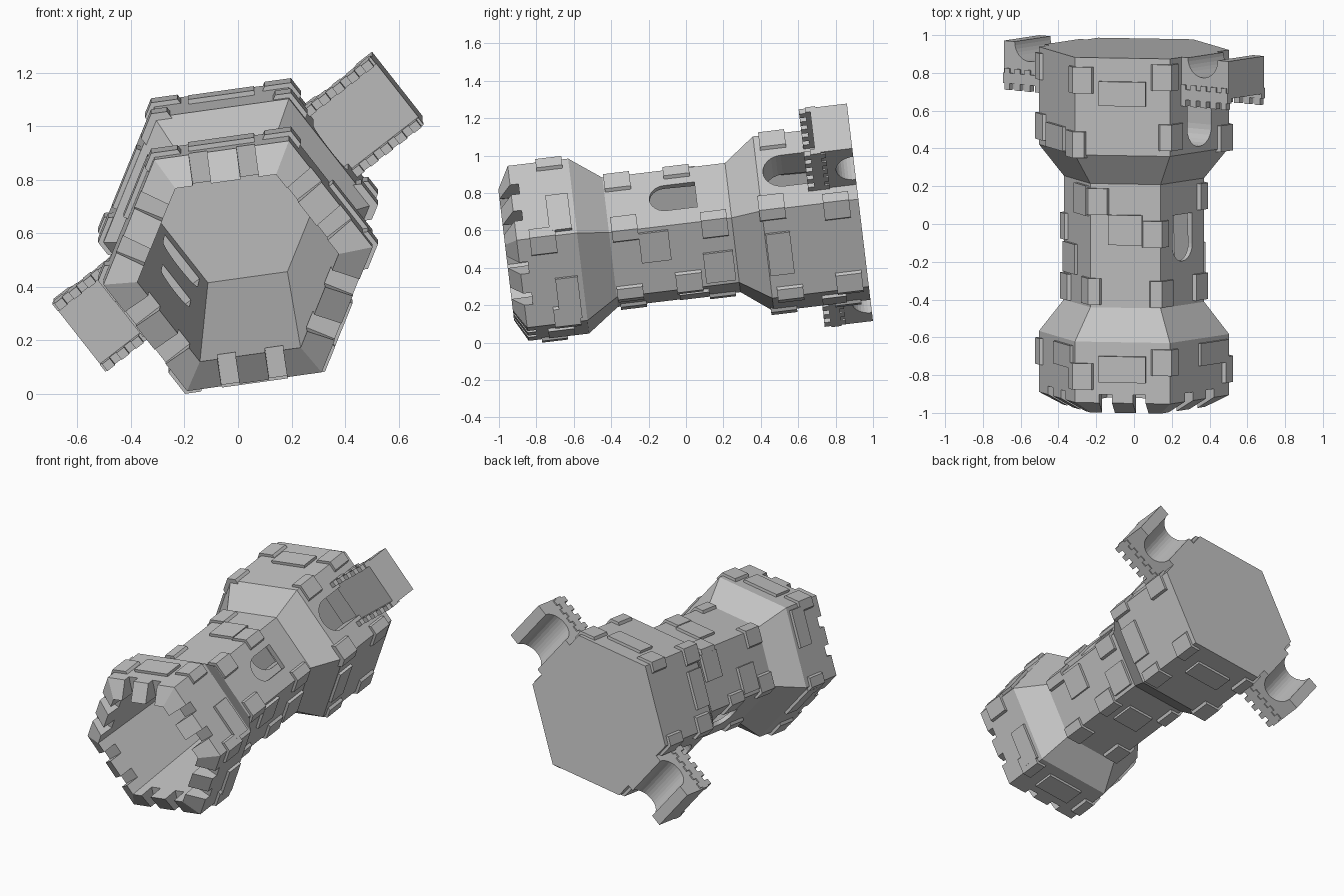
import bpy, bmesh, math
from mathutils import Matrix, Vector

if "Cube" in bpy.data.objects:
    bpy.data.objects.remove(bpy.data.objects["Cube"], do_unlink=True)

stone = bpy.data.materials.new("grey_stone")
stone.use_nodes = True
GREY = (0.55, 0.55, 0.55, 1)
stone.diffuse_color = GREY
stone.node_tree.nodes["Principled BSDF"].inputs["Base Color"].default_value = GREY

ROLL = math.radians(8)       # first hexagon corner
STEP = math.pi / 3
COS30 = math.cos(STEP / 2)
BASE_R, SHAFT_R = 0.508, 0.375
POSE = Matrix.Translation((0, 0.93, 0.69)) @ Matrix.Rotation(math.radians(96.85), 4, 'X')
parts = []


def finish(bm, name, place=True):
    bmesh.ops.recalc_face_normals(bm, faces=bm.faces)
    mesh = bpy.data.meshes.new(name)
    bm.to_mesh(mesh)
    bm.free()
    mesh.materials.append(stone)
    obj = bpy.data.objects.new(name, mesh)
    bpy.context.scene.collection.objects.link(obj)
    if place:
        parts.append(obj)
    return obj


def side(k):
    """Frame of hexagon side k: x outward, y along the side, z up the tower."""
    return Matrix.Rotation(ROLL + STEP * (k + 0.5), 4, 'Z')


def prism(bm, points, direction, frame=Matrix()):
    """Extrude a closed outline along a direction."""
    low = [bm.verts.new(frame @ Vector(p)) for p in points]
    high = [bm.verts.new(frame @ (Vector(p) + Vector(direction))) for p in points]
    bm.faces.new(low)
    bm.faces.new(high)
    for i in range(len(low)):
        j = (i + 1) % len(low)
        bm.faces.new((low[i], low[j], high[j], high[i]))


def box(bm, frame, x0, x1, y0, y1, z0, z1):
    prism(bm, [(x0, y0, z0), (x1, y0, z0), (x1, y1, z0), (x0, y1, z0)], (0, 0, z1 - z0), frame)


def arch(bm, frame, radius, bottom, top):
    """Round-topped opening through one side."""
    outline = [(0.22, -radius, bottom), (0.22, radius, bottom)]
    for i in range(13):
        a = math.pi * i / 12
        outline.append((0.22, radius * math.cos(a), top - radius + radius * math.sin(a)))
    prism(bm, outline, (0.4, 0, 0), frame)


# Hollow hexagonal tower: outer profile, chamfered rim, then tapering inside
profile = [(0, BASE_R), (0.52, BASE_R), (0.685, SHAFT_R), (1.345, SHAFT_R),
           (1.515, BASE_R), (1.84, BASE_R), (1.905, 0.38), (0.05, 0.30)]
bm = bmesh.new()
rings = []
for z, r in profile:
    rings.append([bm.verts.new((r * math.cos(ROLL + STEP * k), r * math.sin(ROLL + STEP * k), z))
                  for k in range(6)])
for a, b in zip(rings, rings[1:]):
    for k in range(6):
        j = (k + 1) % 6
        bm.faces.new((a[k], a[j], b[j], b[k]))
bm.faces.new(rings[0])
bm.faces.new(rings[-1])
tower = finish(bm, "tower")

# Openings: a door and a window on two opposite sides, two notches per crown side
openings = bmesh.new()
for k in (0, 3):
    arch(openings, side(k), 0.105, 0.19, 0.49)
    arch(openings, side(k), 0.085, 0.86, 1.11)
for k in range(6):
    for t in (-0.09, 0.09):
        box(openings, side(k), 0.3, 0.6, t - 0.034, t + 0.034, 1.795, 2)
cutter = finish(openings, "openings_cutter", False)
cutter.hide_render = True
cut = tower.modifiers.new("openings", 'BOOLEAN')
cut.operation = 'DIFFERENCE'
cut.solver = 'EXACT'
cut.object = cutter
carved = bpy.data.meshes.new_from_object(
    tower.evaluated_get(bpy.context.evaluated_depsgraph_get()))
tower.modifiers.clear()
tower.data = carved
bpy.data.objects.remove(cutter, do_unlink=True)


def radius_at(z):
    return SHAFT_R if 0.68 < z < 1.35 else BASE_R


# Flat stone plates: height, sideways offset, width, height of plate
plates_a = [(0.19, 0, 0.25, 0.13), (0.93, 0, 0.18, 0.16), (1.66, 0, 0.25, 0.14)]
plates_b = [(0.45, 0, 0.24, 0.13), (0.78, -0.08, 0.17, 0.16),
            (1.11, 0.08, 0.17, 0.16), (1.6, -0.11, 0.24, 0.12)]
bm = bmesh.new()
for k in range(6):
    layout = plates_a if k in (1, 4) else plates_b
    for z, t, w, h in layout:
        if k in (0, 3) and z < 1.4:
            continue
        face = radius_at(z) * COS30
        box(bm, side(k), face - 0.01, face + 0.018, t - w / 2, t + w / 2, z - h / 2, z + h / 2)
finish(bm, "stone_plates")

# Corner stones wrapping the hexagon edges, with alternating long and short arms
bm = bmesh.new()
for k in range(6):
    heights = (0.12, 0.465, 0.78, 1.26, 1.70) if k % 2 == 0 else (0.1, 0.42, 0.95, 1.27, 1.62)
    for n, z in enumerate(heights):
        r = radius_at(z)
        arms = (0.06, 0.10) if (n + k) % 2 else (0.10, 0.06)
        outer, inner = [], []
        corner = Vector((math.cos(ROLL + STEP * k), math.sin(ROLL + STEP * k), 0))
        for rr, line in ((r + 0.02, outer), (r - 0.012, inner)):
            for sign, arm in ((-1, arms[0]), (0, 0), (1, arms[1])):
                turn = Matrix.Rotation(sign * STEP * 2, 3, 'Z')
                line.append(corner * rr + (turn @ corner) * arm * abs(sign))
        outline = [p + Vector((0, 0, z - 0.07)) for p in outer + inner[::-1]]
        prism(bm, outline, (0, 0, 0.14))
finish(bm, "corner_stones")

# Wall stubs on two opposite sides, each with an arched passage and battlements
HALF, END, WALK = 0.153, 0.755, 0.2
for k, label in ((0, "left"), (3, "right")):
    bm = bmesh.new()
    outline = [(0.41, -HALF, 0)]
    for i in range(17):
        a = math.pi * (1 - i / 16)
        outline.append((0.582 + 0.1 * math.cos(a), -HALF, 0.1 * math.sin(a)))
    outline += [(END, -HALF, 0), (END, -HALF, WALK), (0.41, -HALF, WALK)]
    prism(bm, outline, (0, 2 * HALF, 0), side(k))
    finish(bm, label + "_wall")

    bm = bmesh.new()
    for s in (-1, 1):
        y0, y1 = sorted((s * (HALF - 0.025), s * (HALF + 0.008)))
        box(bm, side(k), 0.42, END, y0, y1, 0.17, 0.225)
        for i in range(5):
            x = 0.455 + i * 0.068
            box(bm, side(k), x - 0.018, x + 0.018, y0, y1, 0.145, 0.26)
    finish(bm, label + "_wall_battlements")

# Lay the tower on its side and rest it on the ground
for obj in parts:
    obj.data.transform(POSE)
lowest = min(v.co.z for obj in parts for v in obj.data.vertices)
for obj in parts:
    obj.data.transform(Matrix.Translation((0, 0, -lowest)))
